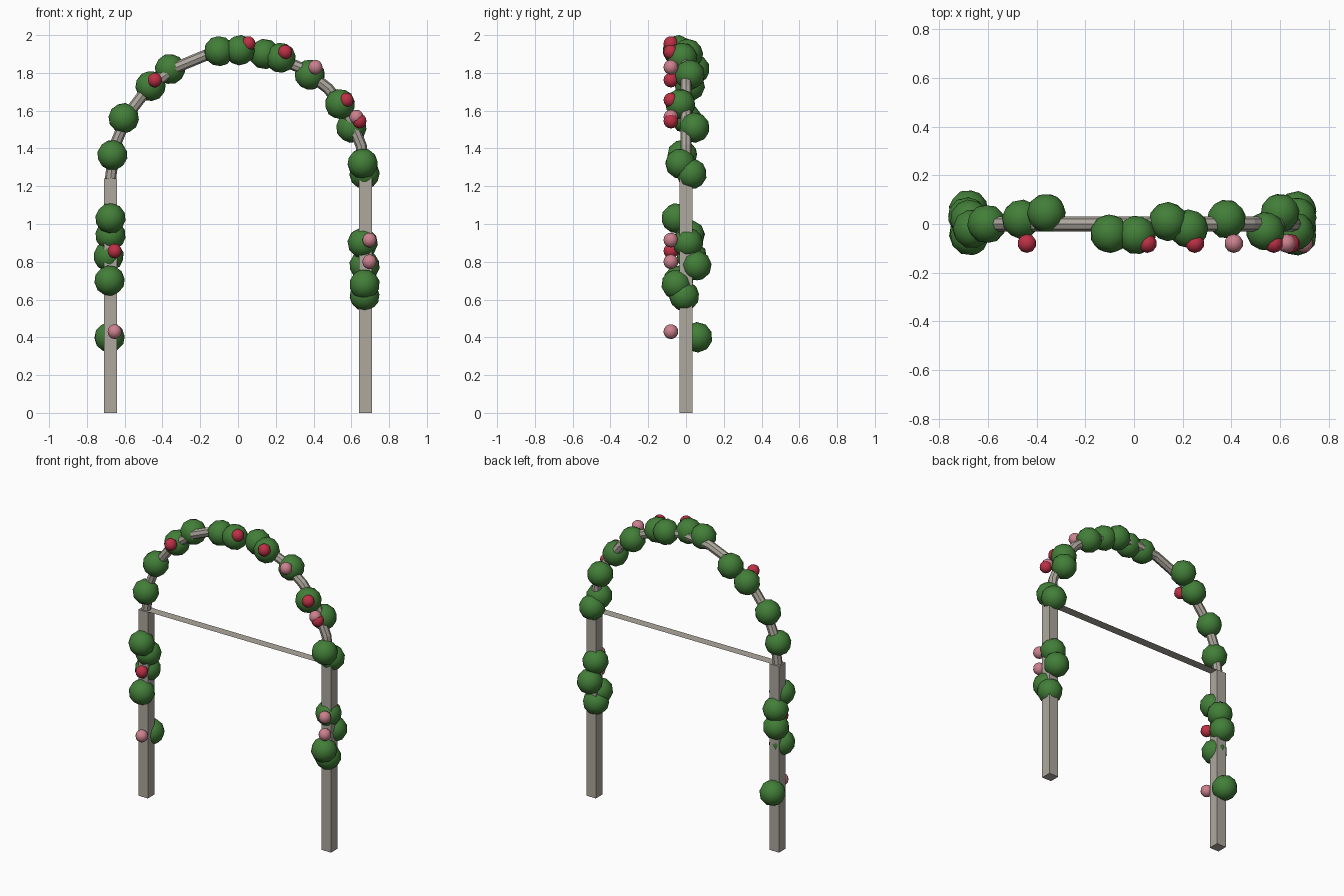
import bpy, bmesh, math, random
from mathutils import Matrix, Euler

if "Cube" in bpy.data.objects:
    bpy.data.objects.remove(bpy.data.objects["Cube"])

random.seed(4)


def material(name, rgb):
    m = bpy.data.materials.new(name)
    m.diffuse_color = (*rgb, 1)
    m.use_nodes = True
    m.node_tree.nodes["Principled BSDF"].inputs["Base Color"].default_value = m.diffuse_color
    return m


WOOD = material("weathered_wood", (0.42, 0.39, 0.34))
GREEN = material("leaf_green", (0.055, 0.21, 0.04))
RED = material("red_petal", (0.5, 0.03, 0.06))
PINK = material("pink_petal", (0.6, 0.22, 0.27))


def finish(name, bm, mat, smooth=False):
    me = bpy.data.meshes.new(name)
    for f in bm.faces:
        f.smooth = smooth
    bm.to_mesh(me)
    bm.free()
    me.materials.append(mat)
    ob = bpy.data.objects.new(name, me)
    bpy.context.collection.objects.link(ob)
    return ob


R, SPRING = 0.675, 1.24

# Two square posts
for side, sx in (("left", -1), ("right", 1)):
    bm = bmesh.new()
    bmesh.ops.create_cube(bm, size=1, matrix=Matrix.Translation((sx * R, 0, SPRING / 2))
                          @ Matrix.Diagonal((0.07, 0.07, SPRING, 1)))
    finish(side + "_post", bm, WOOD)

# Half-round rail; its end rings join into a flat tie strip between the posts
bm = bmesh.new()
SEG, SIDES, TUBE = 12, 8, 0.03
rings = []
for i in range(SEG + 1):
    a = math.pi * i / SEG
    ring = []
    for j in range(SIDES):
        b = math.tau * j / SIDES
        r = R + TUBE * math.cos(b)
        ring.append(bm.verts.new((r * math.cos(a), TUBE * math.sin(b), SPRING + r * math.sin(a))))
    rings.append(ring)
for i in range(SEG + 1):
    p, q = rings[i], rings[(i + 1) % (SEG + 1)]
    for j in range(SIDES):
        k = (j + 1) % SIDES
        bm.faces.new((p[j], p[k], q[k], q[j]))
bmesh.ops.recalc_face_normals(bm, faces=bm.faces)
finish("arch_rail", bm, WOOD)

# Leaf clumps climbing the left post, over the arch and down the right post
leaves = [
    (-.68, .06, .40), (-.68, -.04, .70), (-.685, .03, .83), (-.675, .02, .94),
    (-.675, -.05, 1.03), (-.665, -.02, 1.365), (-.605, 0, 1.56), (-.463, .02, 1.73),
    (-.36, .045, 1.82), (-.10, -.04, 1.915), (.01, -.045, 1.92), (.14, .01, 1.90),
    (.225, -.02, 1.88), (.38, .02, 1.79), (.54, -.03, 1.635), (.60, .045, 1.51),
    (.66, -.03, 1.32), (.67, .03, 1.265), (.66, .01, .90), (.67, .055, .78),
    (.67, -.05, .68), (.67, -.01, .62)]
bm = bmesh.new()
for p in leaves:
    rot = Euler([random.uniform(0, 6.28) for _ in range(3)]).to_matrix().to_4x4()
    bmesh.ops.create_icosphere(bm, subdivisions=2, radius=0.081, matrix=Matrix.Translation(p) @ rot)
finish("leaf_clumps", bm, GREEN, True)


# Blossoms on the front
def blossoms(name, spots, mat):
    bm = bmesh.new()
    for x, z in spots:
        bmesh.ops.create_uvsphere(bm, u_segments=10, v_segments=8, radius=0.039,
                                  matrix=Matrix.Translation((x, -0.08, z)))
    finish(name, bm, mat, True)


blossoms("red_blossoms", [(-.653, .857), (-.44, 1.762), (.055, 1.955), (.25, 1.91),
                          (.574, 1.656), (.643, 1.545)], RED)
blossoms("pink_blossoms", [(-.653, .43), (.41, 1.83), (.627, 1.566),
                           (.696, .915), (.696, .80)], PINK)
